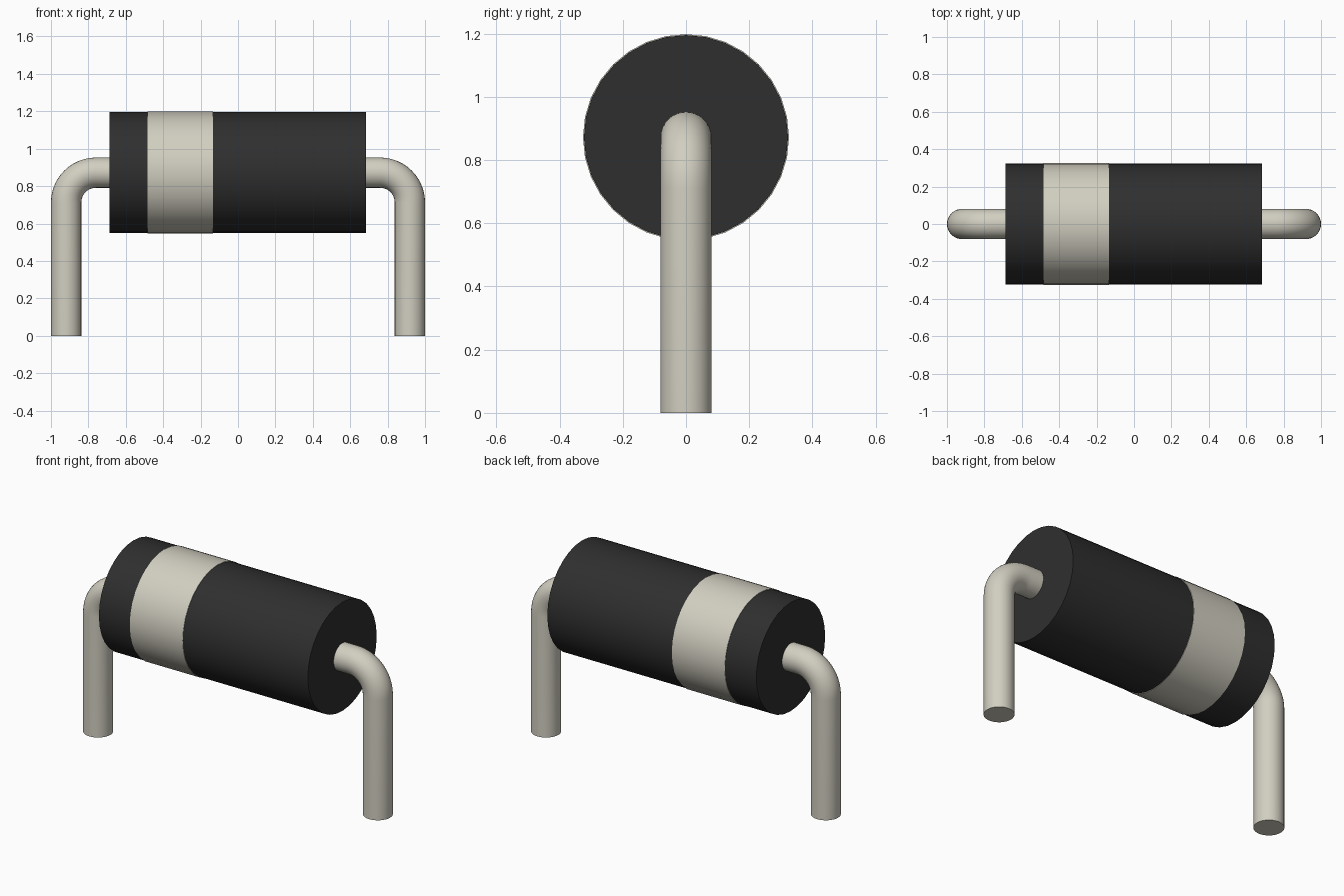
import bpy, bmesh, math
from mathutils import Vector

cube = bpy.data.objects.get("Cube")
if cube:
    bpy.data.objects.remove(cube, do_unlink=True)

AXIS_Z = 0.872     # height of the body axis
LEG_X = 0.919      # distance of each leg from the centre
WIRE_R = 0.081
BEND_R = 0.16


def material(name, rgb):
    m = bpy.data.materials.new(name)
    m.use_nodes = True
    m.diffuse_color = (*rgb, 1)
    bsdf = m.node_tree.nodes["Principled BSDF"]
    bsdf.inputs["Base Color"].default_value = (*rgb, 1)
    bsdf.inputs["Roughness"].default_value = 0.6
    return m


black = material("black plastic", (0.028, 0.028, 0.028))
silver = material("pale metal", (0.64, 0.62, 0.53))


def sweep(name, path, radius, sides, mat):
    """Capped round tube along (x, z) points; tangents lie in the xz plane."""
    pts = [Vector((x, 0, z)) for x, z in path]
    bm = bmesh.new()
    rings = []
    for i, p in enumerate(pts):
        t = (pts[min(i + 1, len(pts) - 1)] - pts[max(i - 1, 0)]).normalized()
        # Straight ends stay square to the wire
        side = Vector((0, 1, 0))
        up = t.cross(side)
        angles = [2 * math.pi * k / sides for k in range(sides)]
        rings.append([bm.verts.new(p + radius * (math.cos(a) * up + math.sin(a) * side))
                      for a in angles])
    for a, b in zip(rings, rings[1:]):
        for k in range(sides):
            n = (k + 1) % sides
            bm.faces.new((a[k], a[n], b[n], b[k]))
    bm.faces.new(rings[0])
    bm.faces.new(rings[-1])
    bmesh.ops.recalc_face_normals(bm, faces=bm.faces)
    mesh = bpy.data.meshes.new(name)
    bm.to_mesh(mesh)
    bm.free()
    mesh.materials.append(mat)
    obj = bpy.data.objects.new(name, mesh)
    bpy.context.collection.objects.link(obj)
    bpy.ops.object.select_all(action="DESELECT")
    obj.select_set(True)
    bpy.context.view_layer.objects.active = obj
    bpy.ops.object.shade_smooth_by_angle(angle=math.radians(40))
    return obj


# Body and polarity band
sweep("body", [(-0.688, AXIS_Z), (0.685, AXIS_Z)], 0.323, 32, black)
sweep("polarity_band", [(-0.483, AXIS_Z), (-0.135, AXIS_Z)], 0.326, 32, silver)

# Bent wire leads: out of the body, round the bend, down to the ground
for name, s in (("left_lead", 1), ("right_lead", -1)):
    path = [(s * 0.66, AXIS_Z)]
    for i in range(13):
        a = math.pi / 2 * i / 12
        path.append((s * (LEG_X - BEND_R + BEND_R * math.sin(a)),
                     AXIS_Z - BEND_R + BEND_R * math.cos(a)))
    path.append((s * LEG_X, 0))
    sweep(name, path, WIRE_R, 32, silver)
